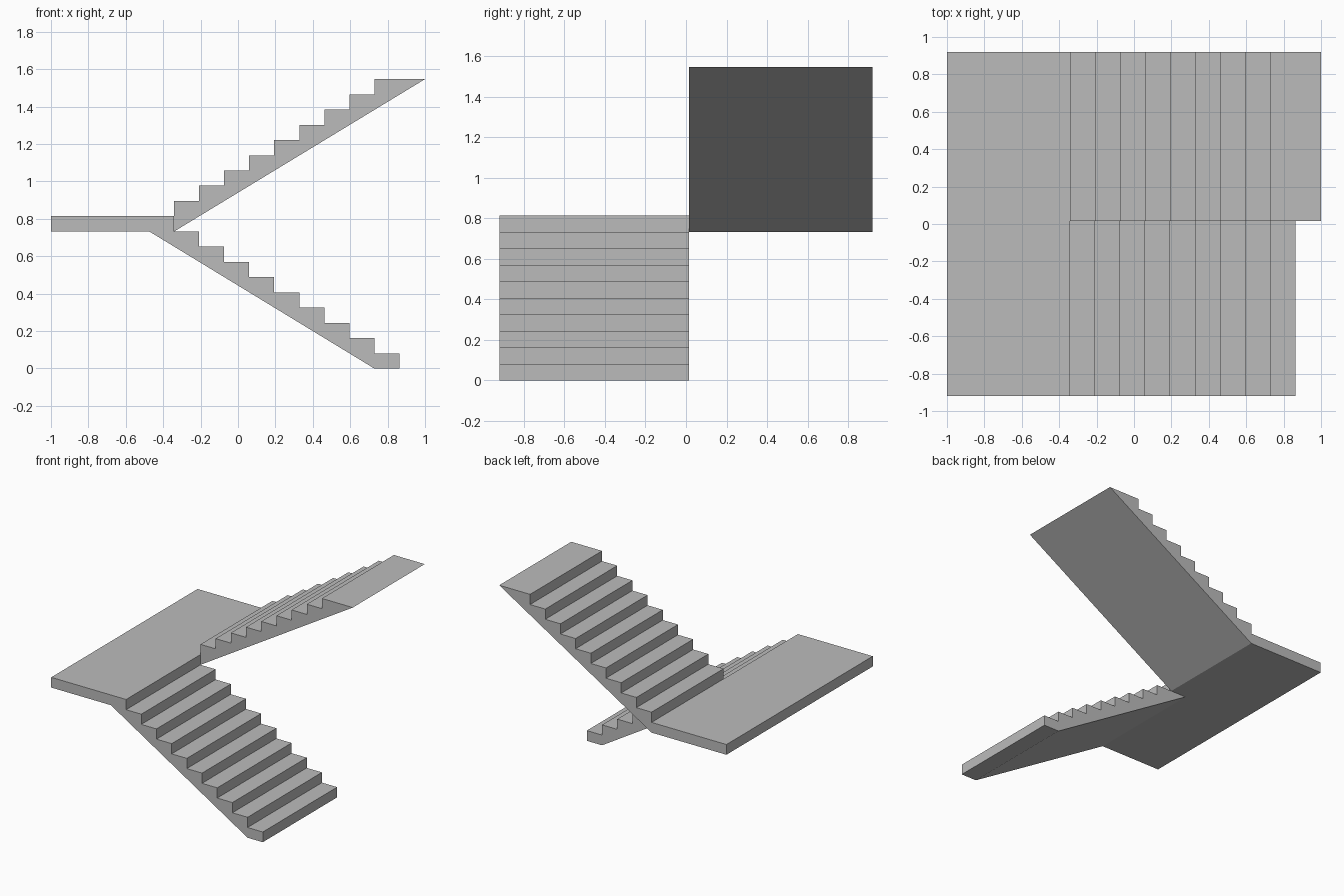
import bpy
import bmesh

default = bpy.data.objects.get("Cube")
if default:
    bpy.data.objects.remove(default, do_unlink=True)

RISE = 1.547 / 19       # height of one step
RUN = 0.1337            # depth of one step
EDGE = -0.341           # landing edge where both flights meet
SPLIT = 0.015           # boundary between the two flights
HALF = 0.92             # half the overall width
LANDING = 10 * RISE     # landing surface height
UNDER = 9 * RISE        # landing underside height

concrete = bpy.data.materials.new("grey concrete")
concrete.use_nodes = True
GREY = (0.5, 0.5, 0.5, 1)
concrete.diffuse_color = GREY
concrete.node_tree.nodes["Principled BSDF"].inputs["Base Color"].default_value = GREY


def extrude_profile(name, profile, y0, y1):
    """Solid made by sweeping an x-z outline along y."""
    bm = bmesh.new()
    face = bm.faces.new([bm.verts.new((x, y0, z)) for x, z in profile])
    swept = bmesh.ops.extrude_face_region(bm, geom=[face])["geom"]
    verts = [v for v in swept if isinstance(v, bmesh.types.BMVert)]
    bmesh.ops.translate(bm, verts=verts, vec=(0, y1 - y0, 0))
    bmesh.ops.recalc_face_normals(bm, faces=bm.faces)
    mesh = bpy.data.meshes.new(name)
    bm.to_mesh(mesh)
    bm.free()
    mesh.materials.append(concrete)
    obj = bpy.data.objects.new(name, mesh)
    bpy.context.collection.objects.link(obj)
    return obj


# Landing slab across both flights
extrude_profile("landing", [(-1, UNDER), (EDGE, UNDER), (EDGE, LANDING), (-1, LANDING)],
                -HALF, HALF)

# Lower flight descends from the landing, with a sloped soffit
foot = EDGE + 8 * RUN
lower = [(foot, 0), (foot + RUN, 0)]
for i in range(9):
    x = foot + RUN - i * RUN
    lower += [(x, (i + 1) * RISE), (x - RUN, (i + 1) * RISE)]
lower.append((EDGE - RUN, UNDER))
extrude_profile("lower_flight", lower, -HALF, SPLIT)

# Upper flight climbs back over it and ends in a double-depth top tread
upper = [(EDGE, UNDER)]
for i in range(9):
    x = EDGE + i * RUN
    z = LANDING + (i + 1) * RISE
    upper += [(x, z), (x + RUN if i < 8 else 1.0, z)]
extrude_profile("upper_flight", upper, SPLIT, HALF)
